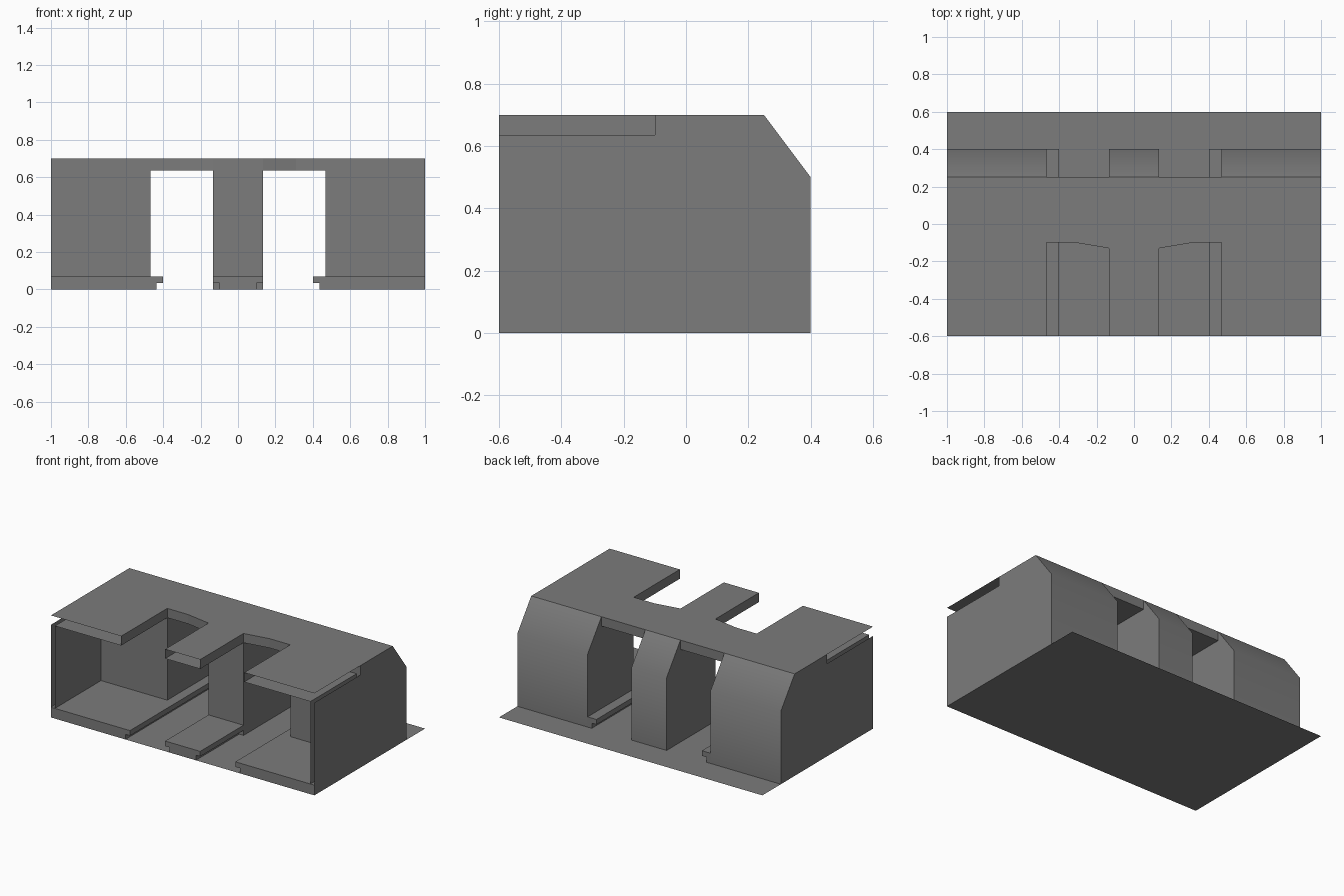
import bpy
import bmesh
import math

if "Cube" in bpy.data.objects:
    bpy.data.objects.remove(bpy.data.objects["Cube"])

FRONT, ROOM_BACK, PILLAR_FRONT, BACK = -0.60, -0.10, -0.13, 0.40
TOP, CEIL, SLAB, LIP = 0.70, 0.636, 0.07, 0.035
JAMB, PILLAR = 0.467, 0.133

dark_grey = bpy.data.materials.new("dark_grey")
dark_grey.diffuse_color = (0.2, 0.2, 0.2, 1)
dark_grey.use_nodes = True
dark_grey.node_tree.nodes["Principled BSDF"].inputs["Base Color"].default_value = dark_grey.diffuse_color


def skin(name, rings, closed, mirror):
    """Join matching rows of points; closed rows become a capped solid."""
    bm = bmesh.new()
    rows = [[bm.verts.new(p) for p in ring] for ring in rings]
    n = len(rows[0])
    for a, b in zip(rows, rows[1:]):
        for i in range(n if closed else n - 1):
            j = (i + 1) % n
            bm.faces.new((a[i], a[j], b[j], b[i]))
    if closed:
        bm.faces.new(rows[0])
        bm.faces.new(rows[-1])
        bmesh.ops.recalc_face_normals(bm, faces=bm.faces)
    mesh = bpy.data.meshes.new(name)
    bm.to_mesh(mesh)
    bm.free()
    mesh.materials.append(dark_grey)
    ob = bpy.data.objects.new(name, mesh)
    bpy.context.collection.objects.link(ob)
    if mirror:
        ob.modifiers.new("Mirror", 'MIRROR').use_axis[0] = True
    return ob


def along_y(name, xz, y0, y1, closed=True, mirror=True):
    return skin(name, [[(x, y, z) for x, z in xz] for y in (y0, y1)], closed, mirror)


def along_x(name, stations, bottom, rear, mirror=True):
    """Side profile carried through stations of (x, front y)."""
    rings = [[(x, y, z) for y, z in [(f, bottom)] + rear + [(0.25, TOP), (f, TOP)]]
             for x, f in stations]
    return skin(name, rings, True, mirror)


def smooth(ob):
    bpy.ops.object.select_all(action='DESELECT')
    ob.select_set(True)
    bpy.context.view_layer.objects.active = ob
    bpy.ops.object.shade_smooth_by_angle(angle=math.radians(40))


# Base sheet
along_y("base_sheet", [(1, 0), (-1, 0)], FRONT, 0.60, closed=False, mirror=False)

# Rear blocks and central pillar, softly bent at the back
bent_back = [(BACK, 0), (BACK, 0.5)]
smooth(along_x("rear_block", [(JAMB, ROOM_BACK), (1, ROOM_BACK)], 0, bent_back))
smooth(along_x("central_pillar", [(-PILLAR, PILLAR_FRONT), (PILLAR, PILLAR_FRONT)],
               0, bent_back, mirror=False))

# Lintels over the two passages, square at the back
along_x("passage_lintel",
        [(PILLAR, PILLAR_FRONT), (0.31, ROOM_BACK), (JAMB, ROOM_BACK)],
        CEIL, [(0.25, CEIL)])


# Raised floors with an overhanging lip
def lipped(outer):
    return [(outer, 0), (0.435, 0), (0.435, LIP), (0.40, LIP), (0.40, SLAB), (outer, SLAB)]


along_y("side_floor", lipped(1), FRONT, ROOM_BACK)
along_y("passage_ledge", lipped(JAMB), ROOM_BACK, BACK)
along_y("central_floor",
        [(-0.10, 0), (0.10, 0), (0.10, LIP), (PILLAR, LIP), (PILLAR, SLAB),
         (-PILLAR, SLAB), (-PILLAR, LIP), (-0.10, LIP)], FRONT, PILLAR_FRONT, mirror=False)

# Outer side walls, and the inner lining that folds into the hollow roof
along_y("outer_wall", [(1, CEIL), (1, 0)], FRONT, ROOM_BACK, closed=False)
along_y("lining_and_roof",
        [(0.97, SLAB), (0.97, CEIL), (JAMB, CEIL), (JAMB, TOP), (1, TOP)],
        FRONT, ROOM_BACK, closed=False)

# Hollow roof tongue over the central floor, open at the front
along_y("roof_tongue",
        [(-PILLAR, TOP), (PILLAR, TOP), (PILLAR, CEIL), (-PILLAR, CEIL), (-PILLAR, TOP)],
        FRONT, PILLAR_FRONT, closed=False, mirror=False)
